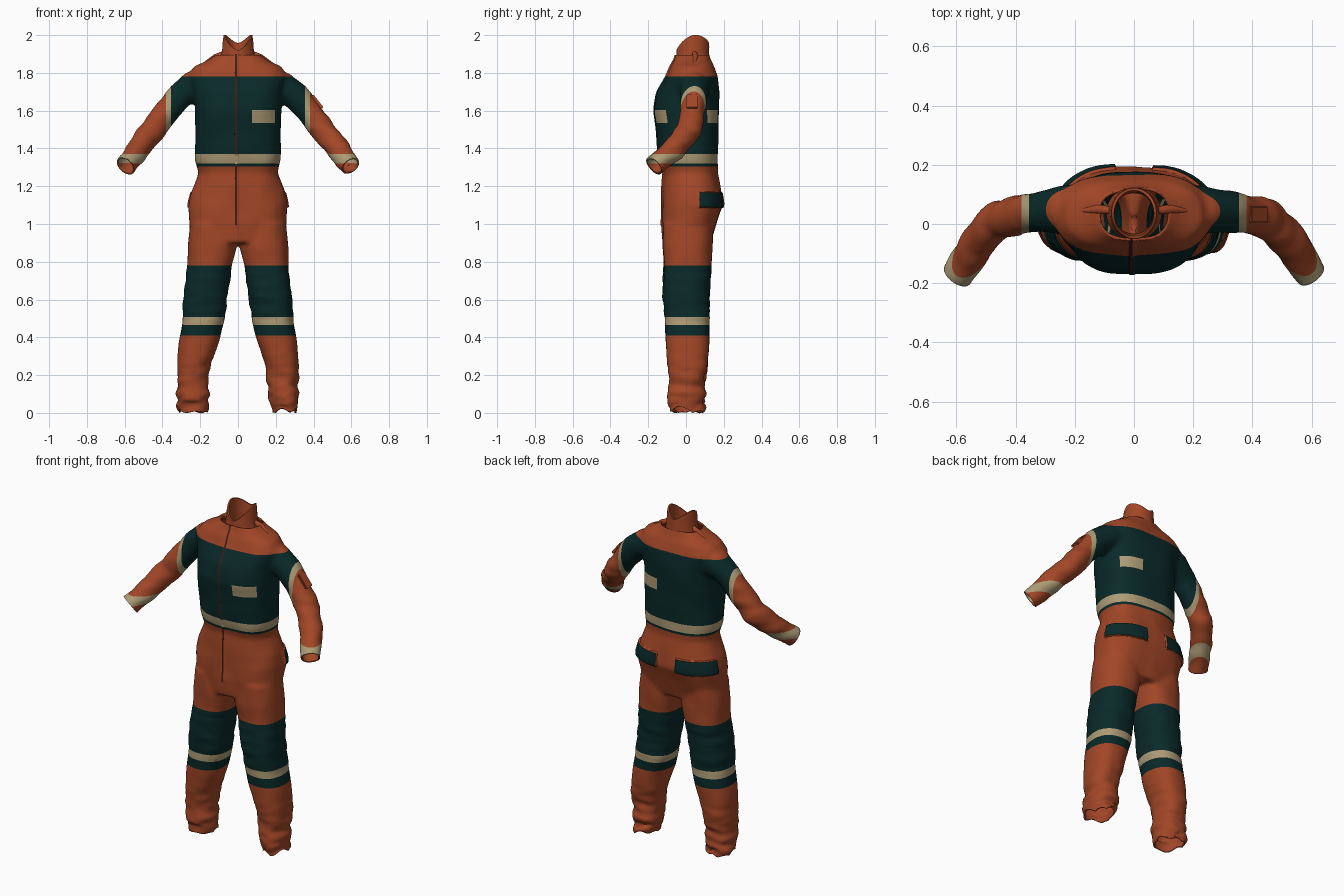
import bpy, bmesh, math
from mathutils import Vector, noise

old = bpy.data.objects.get("Cube")
if old:
    bpy.data.objects.remove(old, do_unlink=True)


def material(name, rgb):
    m = bpy.data.materials.new(name)
    m.use_nodes = True
    col = (*rgb, 1)
    m.diffuse_color = col
    bsdf = m.node_tree.nodes["Principled BSDF"]
    bsdf.inputs["Base Color"].default_value = col
    bsdf.inputs["Roughness"].default_value = 0.9
    return m


ORANGE, TEAL, TAN, ZIP = range(4)
MATS = [material("orange cloth", (0.36, 0.062, 0.02)),
        material("dark teal cloth", (0.003, 0.022, 0.022)),
        material("reflective tan", (0.42, 0.33, 0.18)),
        material("dark zip", (0.05, 0.012, 0.007))]


def add_object(name, bm):
    me = bpy.data.meshes.new(name)
    bm.to_mesh(me)
    bm.free()
    for m in MATS:
        me.materials.append(m)
    ob = bpy.data.objects.new(name, me)
    bpy.context.collection.objects.link(ob)
    return ob


def smooth(ob, angle=50):
    bpy.ops.object.select_all(action='DESELECT')
    ob.select_set(True)
    bpy.context.view_layer.objects.active = ob
    bpy.ops.object.shade_smooth_by_angle(angle=math.radians(angle))


def loft(bm, rings, caps=True):
    rows = [[bm.verts.new(p) for p in r] for r in rings]
    n = len(rows[0])
    for a, b in zip(rows, rows[1:]):
        for i in range(n):
            j = (i + 1) % n
            bm.faces.new((a[i], a[j], b[j], b[i]))
    if caps:
        bm.faces.new(rows[0][::-1])
        bm.faces.new(rows[-1])


def oval(z, cx, hw, y0, y1, power=0.85, n=40):
    pts = []
    for i in range(n):
        a = math.tau * i / n
        c, s = math.cos(a), math.sin(a)
        pts.append(Vector((cx + hw * math.copysign(abs(c) ** power, c),
                           (y0 + y1) / 2 + (y1 - y0) / 2 * math.copysign(abs(s) ** power, s), z)))
    return pts


def tube(bm, path):
    rings = []
    for k, (p, r) in enumerate(path):
        d = (Vector(path[min(k + 1, len(path) - 1)][0]) - Vector(path[max(k - 1, 0)][0])).normalized()
        u = d.cross(Vector((0, 1, 0))).normalized()
        v = d.cross(u)
        rings.append([Vector(p) + r * (u * math.cos(math.tau * i / 32) + v * math.sin(math.tau * i / 32))
                      for i in range(32)])
    loft(bm, rings)


# Solid volumes of trunk, legs and sleeves: height, half width, front y, back y
TRUNK = [(0.90, 0.24, -0.12, 0.13), (1.0, 0.255, -0.13, 0.165), (1.1, 0.262, -0.13, 0.197),
         (1.17, 0.248, -0.125, 0.185), (1.27, 0.208, -0.12, 0.165), (1.34, 0.225, -0.14, 0.168),
         (1.48, 0.227, -0.155, 0.172), (1.6, 0.228, -0.172, 0.177), (1.7, 0.235, -0.15, 0.177),
         (1.78, 0.265, -0.11, 0.17), (1.835, 0.23, -0.085, 0.15), (1.87, 0.16, -0.065, 0.13),
         (1.92, 0.085, -0.05, 0.115)]
# height, centre x, half width, front y, back y
LEG = [(1.0, 0.13, 0.122, -0.12, 0.14), (0.88, 0.135, 0.128, -0.125, 0.14),
       (0.78, 0.15, 0.117, -0.12, 0.135), (0.62, 0.17, 0.115, -0.125, 0.125),
       (0.5, 0.182, 0.113, -0.112, 0.125), (0.4, 0.202, 0.106, -0.11, 0.122),
       (0.26, 0.232, 0.09, -0.1, 0.115), (0.16, 0.238, 0.082, -0.085, 0.1),
       (0.08, 0.24, 0.082, -0.1, 0.095), (-0.04, 0.243, 0.072, -0.065, 0.09)]
ARM = [((0.17, 0.05, 1.745), 0.085), ((0.24, 0.048, 1.725), 0.08), ((0.31, 0.042, 1.675), 0.071),
       ((0.37, 0.035, 1.605), 0.066), ((0.455, 0.017, 1.49), 0.067), ((0.53, -0.065, 1.395), 0.062),
       ((0.585, -0.155, 1.318), 0.054), ((0.615, -0.2, 1.275), 0.052)]

bm = bmesh.new()
loft(bm, [oval(z, 0, w, a, b, 0.8) for z, w, a, b in TRUNK])
for s in (-1, 1):
    loft(bm, [oval(z, s * c, w, a, b) for z, c, w, a, b in LEG])
    tube(bm, [((s * p[0], p[1], p[2]), r) for p, r in ARM])
bmesh.ops.triangulate(bm, faces=[f for f in bm.faces if len(f.verts) > 4])
for f in bm.faces:
    f.normal_update()
bmesh.ops.recalc_face_normals(bm, faces=bm.faces)
suit = add_object("coverall_body", bm)

# Fuse the volumes into one garment and soften the joins
mod = suit.modifiers.new("fuse", 'REMESH')
mod.mode, mod.voxel_size = 'VOXEL', 0.011
mod = suit.modifiers.new("soften", 'SMOOTH')
mod.factor, mod.iterations = 0.5, 7
deps = bpy.context.evaluated_depsgraph_get()
fused = bpy.data.meshes.new_from_object(suit.evaluated_get(deps))
suit.modifiers.clear()
bm = bmesh.new()
bm.from_mesh(fused)
bpy.data.meshes.remove(fused)

# Cloth wrinkles, heavier around the ankles
bm.normal_update()
moves = []
for v in bm.verts:
    p = v.co
    amp = 0.007 * noise.noise(Vector((p.x * 9, p.y * 9, p.z * 7)))
    if p.z < 0.35:
        amp += 0.022 * (1 - max(p.z, 0) / 0.35) * noise.noise(Vector((p.x * 9, p.y * 9, p.z * 24)))
    elif 0.5 < p.z < 0.75 or abs(p.x) > 0.38:
        amp += 0.006 * noise.noise(Vector((p.x * 8, p.y * 8, p.z * 22)))
    moves.append(v.normal * amp)
for v, m in zip(bm.verts, moves):
    v.co += m


def cut(co, normal, keep=None, remove=False):
    faces = [f for f in bm.faces if keep is None or keep(f.calc_center_median())]
    geom = set(faces)
    for f in faces:
        geom.update(f.edges)
        geom.update(f.verts)
    bmesh.ops.bisect_plane(bm, geom=list(geom), dist=1e-5, plane_co=co, plane_no=normal,
                           clear_outer=remove)


# Open the hems, cuffs and neck
cut((0, 0, 0.0), (0, 0, -1), remove=True)
cut((0, 0, 1.895), (0, 0, 1), remove=True)
for s in (-1, 1):
    cut((s * 0.594, -0.168, 1.307), (s * 0.5, -0.65, -0.6), lambda c: c.x * s > 0.5, True)
for v in bm.verts:
    if v.co.z < 0.08:
        v.co.z += (1 - v.co.z / 0.08) * 0.05 * abs(noise.noise(v.co * 11))

# Clean colour borders
for z in (0.41, 0.465, 0.508, 0.78, 1.305, 1.32, 1.37, 1.78):
    cut((0, 0, z), (0, 0, 1))
for x in (-0.38, -0.355, 0.355, 0.38):
    cut((x, 0, 0), (1, 0, 0))


def near_patch(c):
    return 0.04 < c.x < 0.23 and 1.5 < c.z < 1.64


def near_pocket(c):
    return c.y > 0.03 and 1.05 < c.z < 1.2


def near_zip(c):
    return abs(c.x) < 0.04 and c.y < 0.03 and c.z > 0.98


for x in (0.075, 0.195):
    cut((x, 0, 0), (1, 0, 0), near_patch)
for z in (1.535, 1.603):
    cut((0, 0, z), (0, 0, 1), near_patch)
for z in (1.09, 1.165):
    cut((0, 0, z), (0, 0, 1), near_pocket)
for x in (-0.065, 0.065):
    cut((x, 0, 0), (1, 0, 0), near_pocket)
cut((0, 0.07, 0), (0, 1, 0), near_pocket)
for x in (-0.015, -0.005):
    cut((x, 0, 0), (1, 0, 0), near_zip)


def colour(c):
    x = abs(c.x)
    if 1.32 < c.z < 1.37 or 0.465 < c.z < 0.508:
        return TAN
    if 0.075 < c.x < 0.195 and 1.535 < c.z < 1.603:
        return TAN
    if near_zip(c) and -0.015 < c.x < -0.005 and c.z > 1.0:
        return ZIP
    if 0.41 < c.z < 0.78:
        return TEAL
    if 1.4 < c.z and 0.355 < x < 0.38:
        return TAN
    if 1.305 < c.z < 1.78 and x < 0.355:
        return TEAL
    if 1.09 < c.z < 1.165 and x > 0.065 and c.y > 0.07:
        return TEAL
    return ORANGE


bm.normal_update()
raised = set()
for f in bm.faces:
    c = f.calc_center_median()
    f.material_index = colour(c)
    if f.material_index == TEAL and 1.0 < c.z < 1.2 or f.material_index == ZIP:
        raised.update(f.verts)
# Pocket flaps and zip stand proud of the cloth
for v in raised:
    v.co += v.normal * (0.009 if v.co.y > 0.06 else 0.004)
bm.to_mesh(suit.data)
bm.free()
thick = suit.modifiers.new("cloth thickness", 'SOLIDIFY')
thick.thickness, thick.offset = 0.008, -1
smooth(suit)

# Stand-up collar, high at the sides and low at the throat
bm = bmesh.new()


def collar_ring(radius, height, base):
    pts = []
    for i in range(48):
        a = math.tau * i / 48
        c, s = math.cos(a), math.sin(a)
        top = 1.945 + 0.025 * s + 0.055 * abs(c) ** 1.5 - 0.012 * max(s, 0)
        z = base + (top - base) * height
        pts.append(Vector((c * radius, 0.036 + s * radius * 0.97 + 0.012 * height * s, z)))
    return pts


loft(bm, [collar_ring(0.094, 0, 1.865), collar_ring(0.084, 0.4, 1.865), collar_ring(0.08, 0.8, 1.865),
          collar_ring(0.076, 1, 1.865), collar_ring(0.067, 1, 1.865), collar_ring(0.066, 0.5, 1.865),
          collar_ring(0.07, 0, 1.865)], caps=False)
smooth(add_object("collar", bm))

# Folded seams where the collar meets each shoulder
for s, side in ((-1, "right"), (1, "left")):
    bm = bmesh.new()
    tube(bm, [((s * 0.075, 0.045, 1.905), 0.012), ((s * 0.12, 0.05, 1.882), 0.017),
              ((s * 0.18, 0.045, 1.85), 0.006)])
    smooth(add_object(side + "_shoulder_fold", bm))

# Small pocket on the left sleeve
bm = bmesh.new()
bmesh.ops.create_cube(bm, size=1)
bmesh.ops.scale(bm, vec=(0.09, 0.058, 0.014), verts=bm.verts)
bmesh.ops.bevel(bm, geom=bm.edges[:], offset=0.004, segments=2, affect='EDGES')
pocket = add_object("sleeve_pocket", bm)
pocket.location = (0.42, 0.032, 1.648)
pocket.rotation_euler = (0, math.radians(52), 0)
smooth(pocket)
